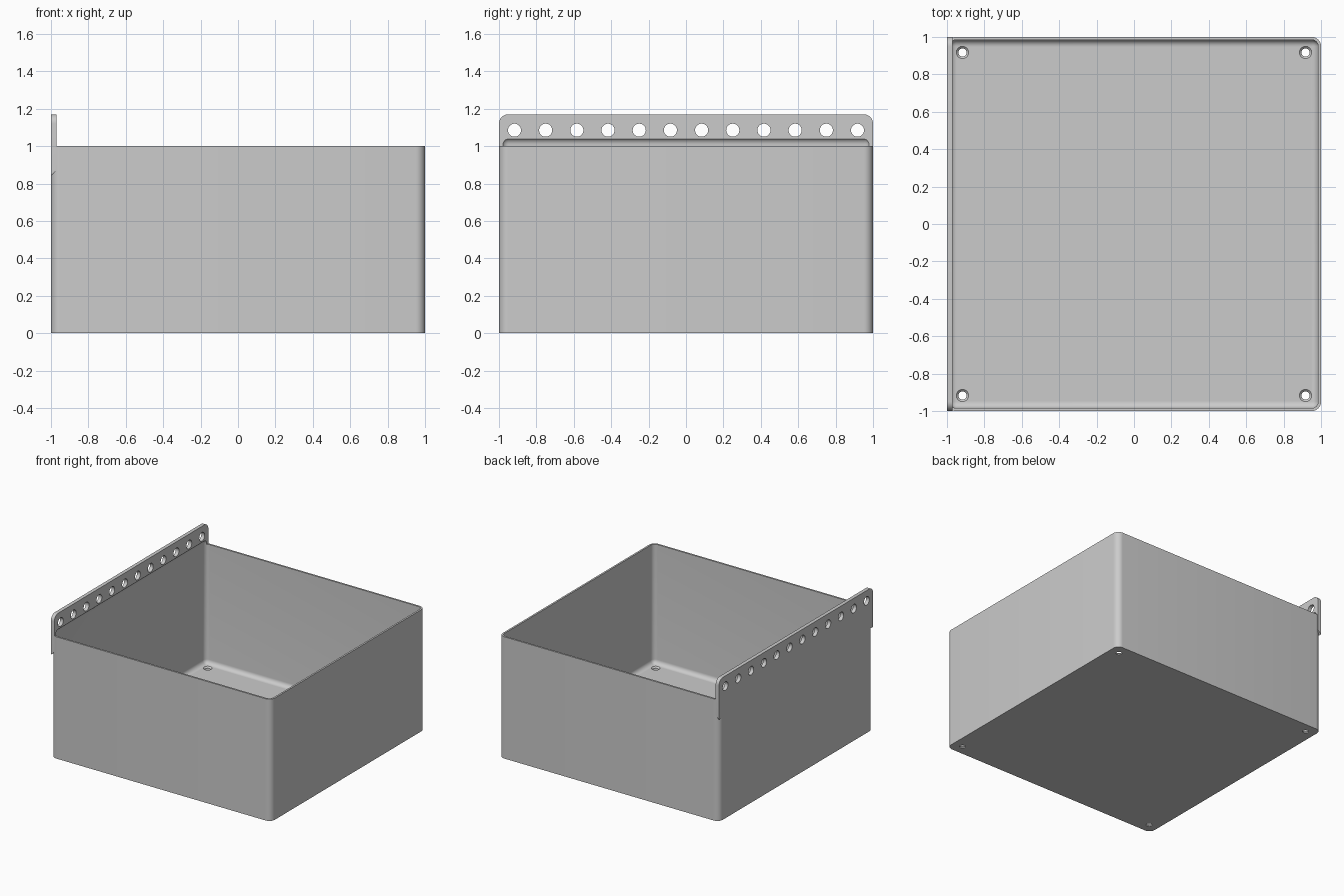
import bpy
import bmesh
import math
from mathutils import Matrix, Vector

if "Cube" in bpy.data.objects:
    bpy.data.objects.remove(bpy.data.objects["Cube"], do_unlink=True)

WALL, RIM, TOP = 0.015, 1.0, 1.17
RAIL_X = -0.97
HOLE = 0.917

grey = bpy.data.materials.new("plain grey")
grey.use_nodes = True
colour = (0.6, 0.6, 0.6, 1)
grey.diffuse_color = colour
grey.node_tree.nodes["Principled BSDF"].inputs["Base Color"].default_value = colour


def finish(bm, name):
    bmesh.ops.recalc_face_normals(bm, faces=bm.faces)
    mesh = bpy.data.meshes.new(name)
    bm.to_mesh(mesh)
    bm.free()
    mesh.materials.append(grey)
    obj = bpy.data.objects.new(name, mesh)
    bpy.context.collection.objects.link(obj)
    return obj


def box(name, low, high, radius, pick, segments=8):
    """Box between two corners, with the edges chosen by pick rounded."""
    low, high = Vector(low), Vector(high)
    bm = bmesh.new()
    bmesh.ops.create_cube(bm, size=1)
    for v in bm.verts:
        v.co = (low + high) / 2 + v.co * (high - low)
    edges = [e for e in bm.edges if pick(e.verts[0].co, e.verts[1].co)]
    bmesh.ops.bevel(bm, geom=edges, offset=radius, segments=segments,
                    profile=0.5, affect='EDGES')
    return finish(bm, name)


def add_cone(bm, centre, r1, r2, depth, turn=Matrix()):
    bmesh.ops.create_cone(bm, cap_ends=True, segments=32, radius1=r1, radius2=r2,
                          depth=depth, matrix=Matrix.Translation(centre) @ turn)


def combine(target, tool, operation):
    tool.hide_render = True
    mod = target.modifiers.new(operation, 'BOOLEAN')
    mod.operation, mod.object, mod.solver = operation, tool, 'EXACT'
    bpy.context.view_layer.objects.active = target
    bpy.ops.object.modifier_apply(modifier=mod.name)
    bpy.data.objects.remove(tool, do_unlink=True)


# Bin body with rounded upright corners
body = box("bin", (-1, -1, 0), (1, 1, RIM), 0.05,
           lambda a, b: abs(a.z - b.z) > 0.1)

# Hanging rail: rounded top corners, sloped underside
rail = box("hanging_rail", (-1, -1, 0.84), (RAIL_X, 1, TOP), 0.05,
           lambda a, b: abs(a.x - b.x) > 0.01 and a.z > 1)
for v in rail.data.vertices:
    if v.co.z < 0.85 and v.co.x > -0.99:
        v.co.z += 0.03
combine(body, rail, 'UNION')

# Hollow inside, rounded all over and reaching a little into the rail
inner = 1 - WALL
cavity = box("cavity_cutter", (-inner, -inner, 0.02), (inner, inner, 1.045), 0.036,
             lambda a, b: True)
combine(body, cavity, 'DIFFERENCE')

# Row of twelve holes through the rail
bm = bmesh.new()
for i in range(12):
    add_cone(bm, (-1, HOLE * (2 * i / 11 - 1), 1.085), 0.035, 0.035, 0.2,
             Matrix.Rotation(math.pi / 2, 4, 'Y'))
combine(body, finish(bm, "rail_hole_cutter"), 'DIFFERENCE')

# Countersunk drain holes in the floor corners
for tool, r1, r2, z, depth in (("drain_cutter", 0.022, 0.022, 0, 0.1),
                               ("countersink_cutter", 0.021, 0.037, 0.016, 0.016)):
    bm = bmesh.new()
    for x in (-HOLE, HOLE):
        for y in (-HOLE, HOLE):
            add_cone(bm, (x, y, z), r1, r2, depth)
    combine(body, finish(bm, tool), 'DIFFERENCE')

# Smooth fillets, sharp rims
body.select_set(True)
bpy.context.view_layer.objects.active = body
bpy.ops.object.shade_smooth_by_angle(angle=math.radians(30))
